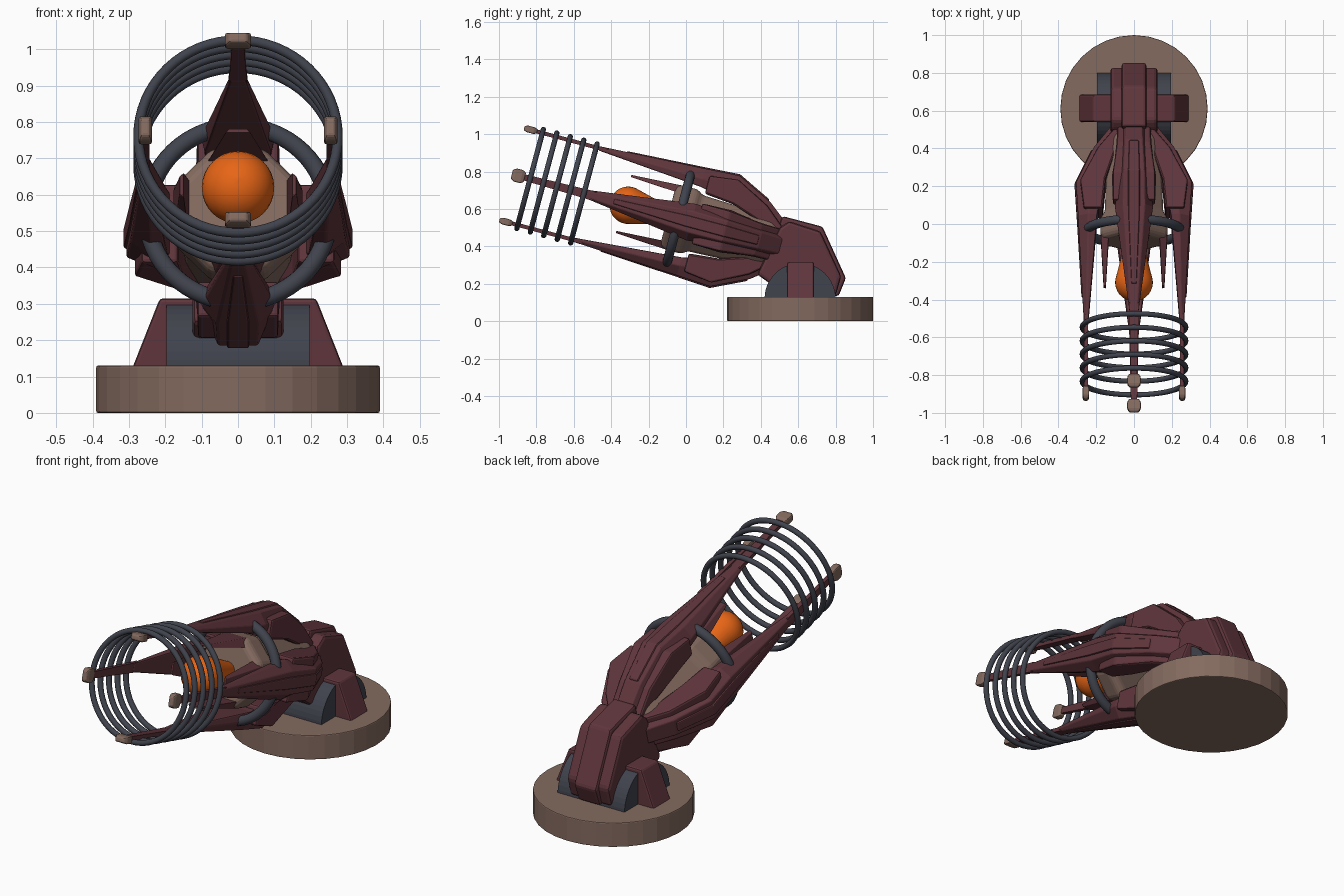
import bpy, bmesh, math
from mathutils import Matrix, Vector

if "Cube" in bpy.data.objects:
    bpy.data.objects.remove(bpy.data.objects["Cube"])

def material(name, rgb):
    m = bpy.data.materials.new(name)
    m.diffuse_color = (*rgb, 1)
    m.use_nodes = True
    m.node_tree.nodes["Principled BSDF"].inputs["Base Color"].default_value = m.diffuse_color
    return m

TAN = material("tan metal", (0.23, 0.145, 0.115))
RED = material("maroon armour", (0.115, 0.036, 0.045))
DARK = material("dark steel", (0.052, 0.056, 0.074))
ORANGE = material("orange core", (0.80, 0.13, 0.008))

# Gun frame: local x = sideways, local y = up from barrel axis, local z = forward
A = math.radians(15)
GUN = Matrix(((1, 0, 0, 0),
              (0, math.sin(A), -math.cos(A), 0),
              (0, math.cos(A), math.sin(A), 0.537),
              (0, 0, 0, 1)))
SIDES = ("top", "left", "bottom", "right")

def finish(name, bm, mat, matrix=Matrix(), bevel=0, smooth=False):
    bmesh.ops.recalc_face_normals(bm, faces=bm.faces)
    me = bpy.data.meshes.new(name)
    bm.to_mesh(me)
    bm.free()
    me.materials.append(mat)
    ob = bpy.data.objects.new(name, me)
    bpy.context.collection.objects.link(ob)
    ob.matrix_world = matrix
    if bevel:
        b = ob.modifiers.new("bevel", 'BEVEL')
        b.width, b.segments, b.limit_method = bevel, 2, 'ANGLE'
        b.angle_limit = math.radians(25)
    if smooth:
        bpy.ops.object.select_all(action='DESELECT')
        ob.select_set(True)
        bpy.context.view_layer.objects.active = ob
        bpy.ops.object.shade_smooth_by_angle(angle=math.radians(35))
    return ob

def loft(loops, name, mat, matrix=Matrix(), bevel=0, smooth=False, closed=False):
    """Skin a list of equal-length point loops, capped unless closed."""
    bm = bmesh.new()
    rows = [[bm.verts.new(p) for p in loop] for loop in loops]
    n = len(rows[0])
    pairs = list(zip(rows, rows[1:])) + ([(rows[-1], rows[0])] if closed else [])
    for a, b in pairs:
        for i in range(n):
            j = (i + 1) % n
            bm.faces.new((a[i], a[j], b[j], b[i]))
    if not closed:
        bm.faces.new(rows[0])
        bm.faces.new(rows[-1])
    return finish(name, bm, mat, matrix, bevel, smooth)

def circle(r, z, n, turn=0):
    return [(r * math.cos(math.tau * (i + turn) / n),
             r * math.sin(math.tau * (i + turn) / n), z) for i in range(n)]

def lathe(profile, n, name, mat, matrix=Matrix(), turn=0, **kw):
    return loft([circle(r, z, n, turn) for r, z in profile], name, mat, matrix, **kw)

def ring(R, t, z, name, n=64, m=12):
    prof = [(R + t * math.cos(math.tau * i / m), z + t * math.sin(math.tau * i / m))
            for i in range(m)]
    return lathe(prof, n, name, DARK, GUN, smooth=True, closed=True)

def slab(poly, half, name, mat, matrix=Matrix(), bevel=0.01):
    """Extrude a (y, z) outline sideways from -half to half."""
    return loft([[(x, a, b) for a, b in poly] for x in (-half, half)],
                name, mat, matrix, bevel)

# Base disc
lathe([(0.39, 0), (0.39, 0.13)], 32, "base_disc", TAN,
      Matrix.Translation((0, 0.61, 0)), bevel=0.005)

# Pivot drum lying along x, cut off at the base
drum = [(0.61 + 0.19 * math.cos(math.pi * i / 24), 0.12 + 0.19 * math.sin(math.pi * i / 24))
        for i in range(25)]
slab(drum, 0.197, "pivot_drum", DARK, bevel=0)

# Pivot brackets either side
for sx, side in ((-1, "left"), (1, "right")):
    loft([[(sx * x, y, z) for x, z in ((0.11, 0.12), (0.292, 0.12), (0.215, 0.315), (0.11, 0.315))]
          for y in (0.54, 0.685)], side + "_pivot_bracket", RED, bevel=0.01)

# Neck block with raised spine
slab([(0.38, 0.25), (0.50, 0.50), (0.55, 0.535), (0.72, 0.48), (0.83, 0.24),
      (0.80, 0.135), (0.61, 0.16), (0.45, 0.20)], 0.125, "neck_block", RED, bevel=0.018)
slab([(0.48, 0.46), (0.515, 0.562), (0.73, 0.505), (0.855, 0.23), (0.815, 0.132),
      (0.68, 0.16)], 0.065, "neck_spine", RED, bevel=0.014)

# Inner barrel body and front collar
lathe([(0.11, -0.52), (0.15, -0.45), (0.168, -0.05), (0.192, -0.02), (0.192, 0.075),
       (0.17, 0.10)], 8, "barrel_body", TAN, GUN, turn=0.5, bevel=0.014)

# Glowing core: cone running into a ball
ball = [(0.1 * math.cos(t), 0.32 + 0.1 * math.sin(t))
        for t in (math.radians(a) for a in range(-20, 89, 12))]
lathe([(0.045, 0.09)] + ball + [(0.003, 0.42)], 32, "energy_core", ORANGE, GUN, smooth=True)

# Collar ring and the five muzzle rings
ring(0.25, 0.025, 0.04, "collar_ring")
for i in range(5):
    ring(0.274, 0.014, 0.565 + 0.0745 * i, "muzzle_ring_%d" % (i + 1))

def section(s, rin, rout, win, wout):
    mid = rin + 0.45 * (rout - rin)
    return [(-win * 0.9, rin, s), (win * 0.9, rin, s), (win, mid, s),
            (wout, rout, s), (-wout, rout, s), (-win, mid, s)]

ARM = [(-0.545, 0.03, 0.108, 0.058, 0.04), (-0.41, 0.10, 0.213, 0.068, 0.045),
       (-0.215, 0.155, 0.307, 0.086, 0.055), (-0.03, 0.195, 0.296, 0.102, 0.058),
       (0.55, 0.242, 0.265, 0.024, 0.016)]
FLANK = [(0.165, -0.06), (0.265, -0.06), (0.285, -0.215), (0.19, -0.40), (0.09, -0.52),
         (0.045, -0.52), (0.09, -0.40), (0.15, -0.22)]

# Four identical arms around the barrel axis
for k, side in enumerate(SIDES):
    M = GUN @ Matrix.Rotation(k * math.pi / 2, 4, 'Z')
    loft([section(*a) for a in ARM], side + "_arm", RED, M, bevel=0.008)
    # raised ridge along the arm's outer face
    loft([[(-w, r - 0.03, s), (w, r - 0.03, s), (w * 0.8, r, s), (-w * 0.8, r, s)]
          for s, r, w in ((-0.40, 0.226, 0.03), (-0.215, 0.315, 0.036), (0.0, 0.301, 0.036),
                          (0.40, 0.278, 0.016))], side + "_arm_ridge", RED, M, bevel=0.005)
    # flank plates: one stepped block through the arm
    loft([[(x * w, y, z) for y, z in FLANK for w in [0.112 if z > -0.3 else 0.088]]
          for x in (-1, 1)], side + "_flank_plates", RED, M, bevel=0.01)
    # rod carrying the muzzle rings
    loft([[(-w, 0.244, s), (w, 0.244, s), (w, 0.265, s), (-w, 0.265, s)]
          for s, w in ((0.50, 0.026), (0.92, 0.016))], side + "_muzzle_rod", RED, M)
    # tip knob
    loft([[(-w, 0.255 - h, s), (w, 0.255 - h, s), (w, 0.255 + h, s), (-w, 0.255 + h, s)]
          for s, w, h in ((0.892, 0.026, 0.012), (0.91, 0.036, 0.018), (0.945, 0.036, 0.018),
                          (0.964, 0.024, 0.012))], side + "_tip_knob", TAN, M, bevel=0.006)
    # inner blade pointing at the core
    loft([[(-w, 0.155 - h, s), (w, 0.155 - h, s), (w * 0.7, 0.155 + h, s), (-w * 0.7, 0.155 + h, s)]
          for s, w, h in ((0.06, 0.09, 0.022), (0.345, 0.035, 0.006))],
         side + "_inner_blade", RED, M, bevel=0.003)
